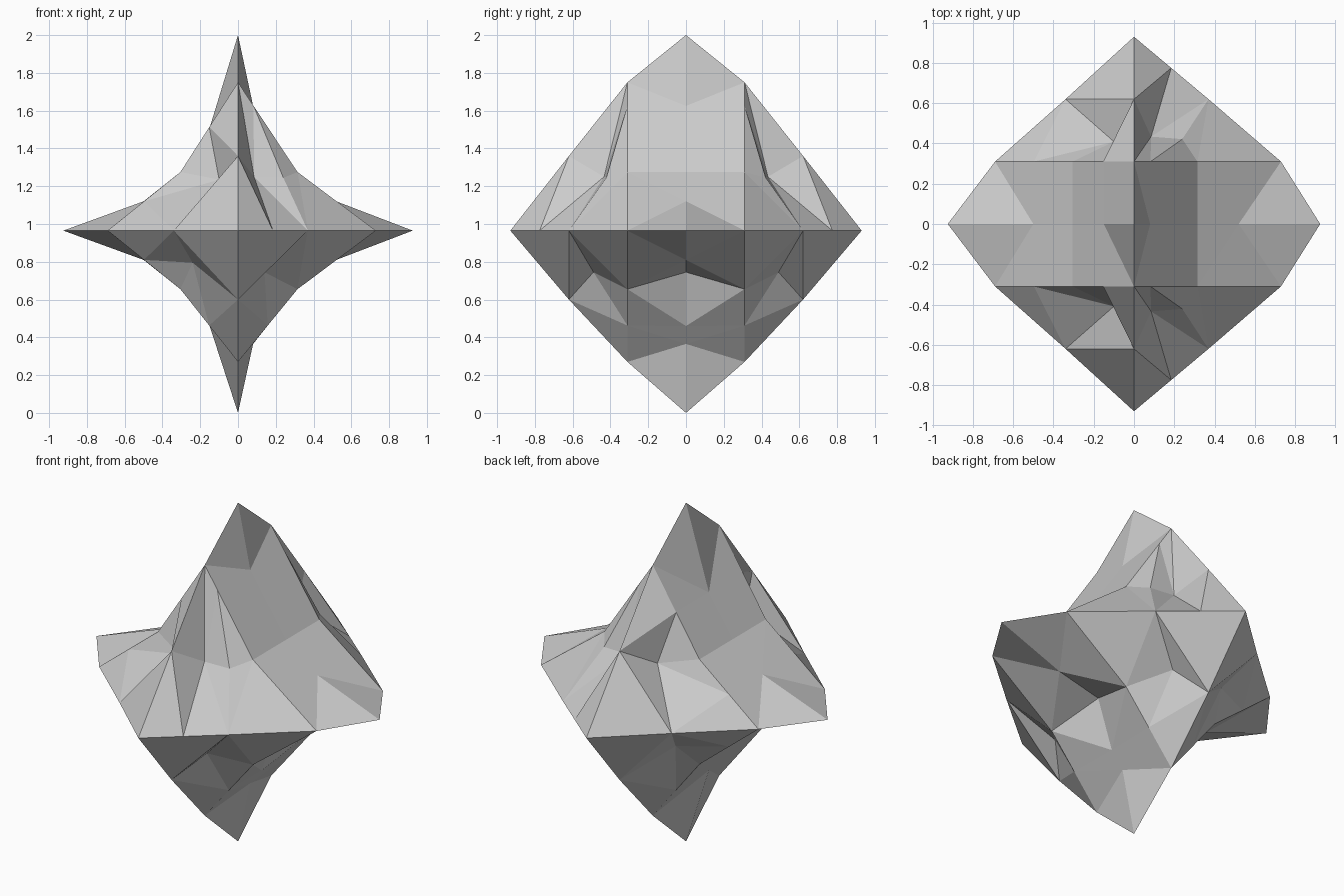
import bpy
import bmesh
from mathutils import Vector

STEP = 0.31      # spacing of the cross-sections along y
MIDDLE = 0.965   # height of the star's waist

old = bpy.data.objects.get("Cube")
if old:
    bpy.data.objects.remove(old)

GREY = (0.6, 0.6, 0.6, 1)
stone = bpy.data.materials.new("plain_grey")
stone.use_nodes = True
stone.diffuse_color = GREY
stone.node_tree.nodes["Principled BSDF"].inputs["Base Color"].default_value = GREY

bm = bmesh.new()


def points(**table):
    """Name points given as x, steps along y, height from waist."""
    return {n: bm.verts.new((x, k * STEP, z + MIDDLE)) for n, (x, k, z) in table.items()}


def between(p, a, b, t=0.5):
    """A new point on the line between two named ones."""
    return bm.verts.new(p[a].co.lerp(p[b].co, t))


def face(p, names):
    bm.faces.new([p[n] for n in names.split()])


def fan(p, hub, names):
    """Triangles from a hub to each pair of neighbours along a line."""
    line = names.split()
    for a, b in zip(line, line[1:]):
        bm.faces.new((p[hub], p[a], p[b]))


def plain_quarter(p):
    """Broad blade whose front is gathered round one dimple."""
    p["rim"] = between(p, "crest", "shoulder")
    p["wrist"] = between(p, "shoulder", "corner")
    fan(p, "crest", "tip neck rim brow")
    face(p, "neck rim shoulder bend")
    fan(p, "arm", "bend shoulder wrist corner point")
    fan(p, "dimple", "brow rim shoulder wrist cheek brow")
    face(p, "brow cheek nose")
    face(p, "wrist corner cheek")


# Central ridges and the waist outline, shared by the quarters
top = points(tip=(0, 0, 1.035), crest=(0, 1, 0.785), brow=(0, 2, 0.395))
base = points(tip=(0, 0, -0.965), crest=(0, 1, -0.695), brow=(0, 2, -0.365))
nose = points(nose=(0, 3, 0))
left_waist = nose | points(point=(0.925, 0, 0), corner=(0.73, 1, 0), cheek=(0.37, 2, 0))
left_waist["nick"] = between(left_waist, "nose", "cheek")
right_waist = nose | points(point=(-0.925, 0, 0), corner=(-0.69, 1, 0), cheek=(-0.34, 2, 0))

# Upper right quarter
plain_quarter(top | right_waist | points(
    shoulder=(-0.305, 1, 0.31), bend=(-0.305, 0, 0.31), neck=(-0.15, 0, 0.545),
    arm=(-0.5, 0, 0.155), dimple=(-0.1, 1.32, 0.27)))

# Lower right quarter
plain_quarter(base | right_waist | points(
    shoulder=(-0.305, 1, -0.31), bend=(-0.305, 0, -0.31), neck=(-0.15, 0, -0.505),
    arm=(-0.5, 0, -0.155), dimple=(-0.24, 1.42, -0.17)))

# Upper left quarter: groove beside the brow, then a lump
p = top | left_waist | points(
    shoulder=(0.315, 1, 0.31), bend=(0.315, 0, 0.31), neck=(0.08, 0, 0.66),
    arm=(0.52, 0, 0.155), groove=(0.085, 1.4, 0.285), lump=(0.24, 1.36, 0.28))
p["edge"] = between(p, "crest", "shoulder", 0.26)
p["rim"] = between(p, "crest", "shoulder")
fan(p, "crest", "tip neck edge groove brow")
face(p, "neck edge rim shoulder bend")
fan(p, "arm", "bend shoulder corner point")
fan(p, "brow", "groove nick nose")
fan(p, "lump", "groove edge rim shoulder cheek groove")
face(p, "groove nick cheek")
face(p, "shoulder cheek corner")

# Lower left quarter: notch under the arm and a deep groove
p = base | left_waist | points(
    shoulder=(0.315, 1, -0.31), neck=(0.08, 0, -0.6), chin=(0.155, 0, -0.505),
    notch=(0.25, 0, -0.22), arm=(0.52, 0, -0.155), groove=(0.14, 1.58, -0.22))
p["rim"] = between(p, "crest", "shoulder")
fan(p, "crest", "tip neck rim brow")
face(p, "neck rim chin")
fan(p, "shoulder", "rim chin notch arm corner cheek groove rim")
face(p, "arm corner point")
fan(p, "brow", "rim groove cheek")
face(p, "brow nose nick cheek")

# Turn the half shell outward, judged at its rear tip
bmesh.ops.recalc_face_normals(bm, faces=bm.faces)
if sum((f.normal for f in nose["nose"].link_faces), Vector()).y < 0:
    bmesh.ops.reverse_faces(bm, faces=bm.faces)

# Mirror the half shell front to back
mesh = bpy.data.meshes.new("faceted_star")
bm.to_mesh(mesh)
bm.free()
mesh.materials.append(stone)
star = bpy.data.objects.new("faceted_star", mesh)
bpy.context.collection.objects.link(star)
mirror = star.modifiers.new("front_half", 'MIRROR')
mirror.use_axis = (False, True, False)
